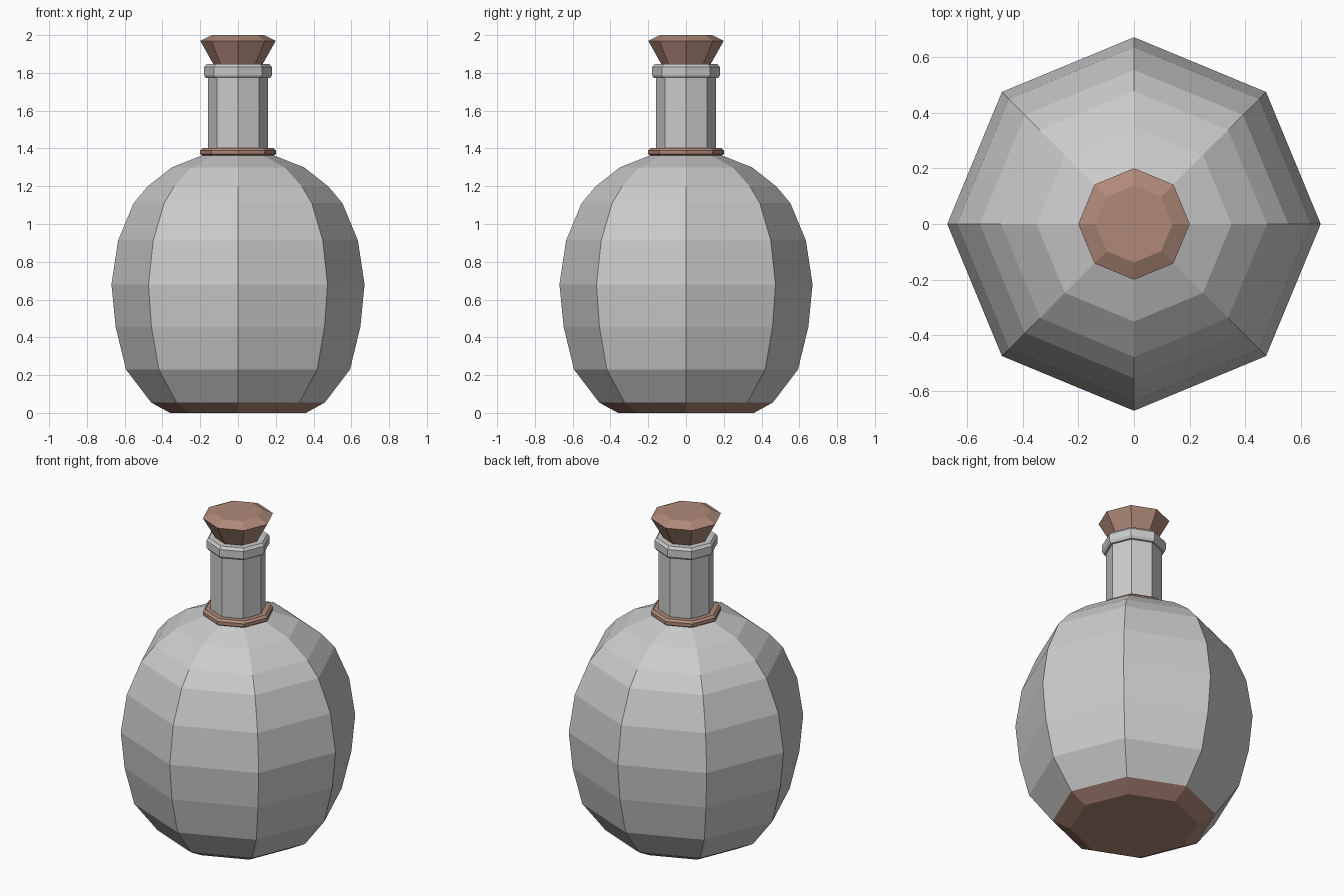
import bpy, bmesh
from math import cos, sin, pi

if "Cube" in bpy.data.objects:
    bpy.data.objects.remove(bpy.data.objects["Cube"])

SIDES = 8

brown = bpy.data.materials.new("brown")
brown.diffuse_color = (0.43, 0.25, 0.19, 1)
brown.use_nodes = True
brown.node_tree.nodes["Principled BSDF"].inputs["Base Color"].default_value = brown.diffuse_color


def lathe(name, profile, mat=None, cap_bottom=False, cap_top=False):
    """Revolve (radius, z) points into a flat-shaded eight-sided shell."""
    bm = bmesh.new()
    rings = [[bm.verts.new((r * cos(2 * pi * i / SIDES), r * sin(2 * pi * i / SIDES), z))
              for i in range(SIDES)] for r, z in profile]
    for lo, hi in zip(rings, rings[1:]):
        for i in range(SIDES):
            j = (i + 1) % SIDES
            bm.faces.new((lo[i], lo[j], hi[j], hi[i]))
    if cap_bottom:
        bm.faces.new(rings[0][::-1])
    if cap_top:
        bm.faces.new(rings[-1])
    me = bpy.data.meshes.new(name)
    bm.to_mesh(me)
    bm.free()
    if mat:
        me.materials.append(mat)
    ob = bpy.data.objects.new(name, me)
    bpy.context.collection.objects.link(ob)
    return ob


# Brown foot under the flask
lathe("base", [(0.36, 0), (0.46, 0.055)], brown, cap_bottom=True)

# Round belly
lathe("body", [(0.46, 0.055), (0.593, 0.23), (0.648, 0.456), (0.67, 0.68), (0.635, 0.912),
               (0.553, 1.11), (0.477, 1.20), (0.35, 1.30), (0.19, 1.363)])

# Brown ring at the foot of the neck
lathe("collar", [(0.19, 1.363), (0.2, 1.37), (0.2, 1.39), (0.187, 1.403), (0.158, 1.403)], brown)

# Neck with its rim
lathe("neck", [(0.158, 1.40), (0.158, 1.772)])
lathe("rim", [(0.158, 1.772), (0.17, 1.772), (0.18, 1.787), (0.18, 1.83),
              (0.167, 1.846), (0.125, 1.846)])

# Tapered stopper
lathe("stopper", [(0.128, 1.842), (0.2, 1.97), (0.138, 2.0)], brown,
      cap_bottom=True, cap_top=True)
